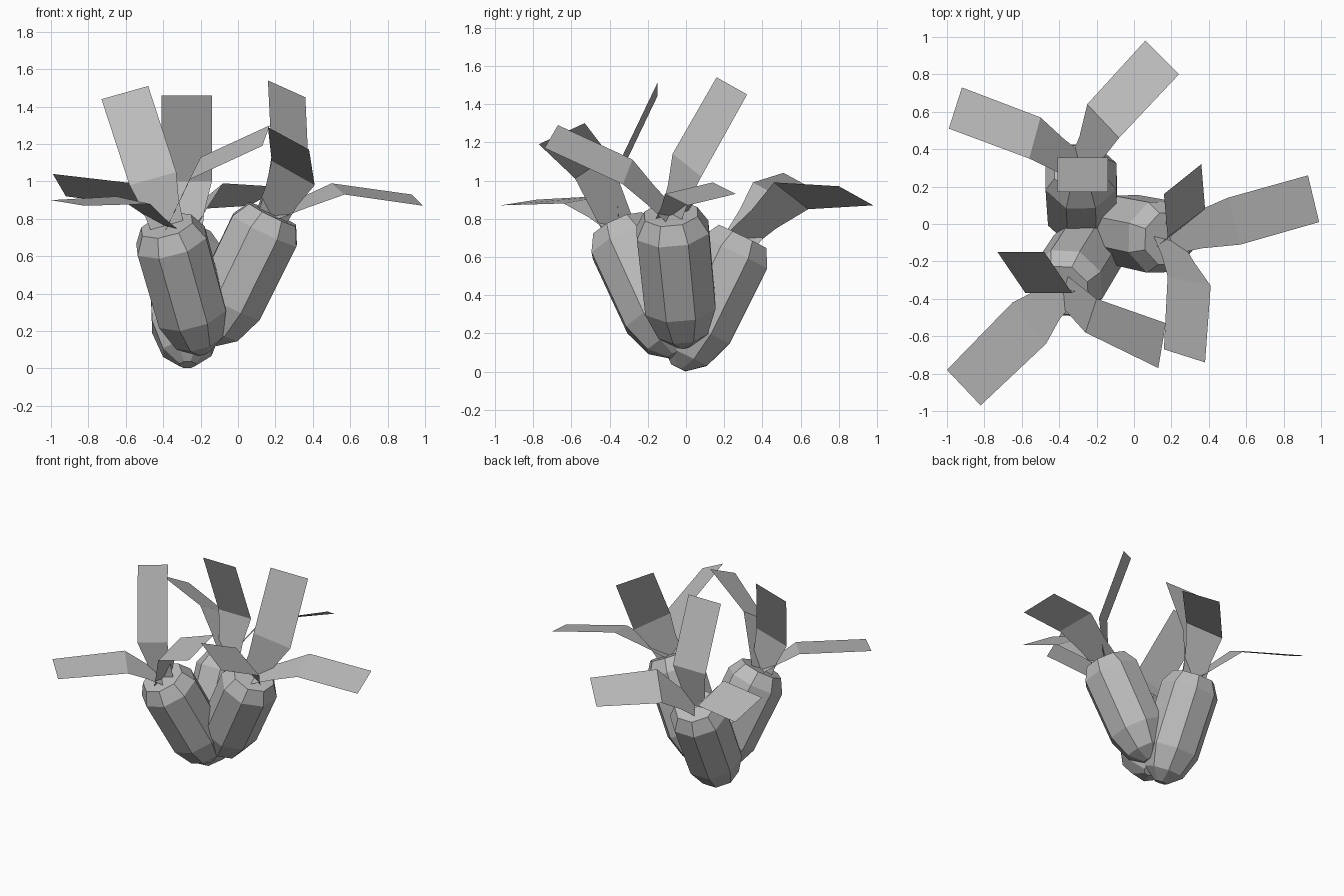
import bpy
import bmesh
from math import pi
from mathutils import Vector, Matrix

default_cube = bpy.data.objects.get("Cube")
if default_cube:
    bpy.data.objects.remove(default_cube, do_unlink=True)

grey = bpy.data.materials.new("plain grey")
grey.use_nodes = True
grey.diffuse_color = (0.5, 0.5, 0.5, 1)
shader = next(n for n in grey.node_tree.nodes if n.type == "BSDF_PRINCIPLED")
shader.inputs["Base Color"].default_value = grey.diffuse_color
shader.inputs["Roughness"].default_value = 0.8

SIDES = 8
POD_LENGTH = 0.765
# Radius at each distance along the pod, from the blunt bottom to the flat top
POD_PROFILE = [(0.0, 0.045), (0.075, 0.14), (0.23, 0.2), (0.67, 0.205), (POD_LENGTH, 0.15)]


def finish(name, bm):
    """Turn a bmesh into a flat-shaded grey object."""
    mesh = bpy.data.meshes.new(name)
    bm.to_mesh(mesh)
    bm.free()
    mesh.materials.append(grey)
    part = bpy.data.objects.new(name, mesh)
    bpy.context.collection.objects.link(part)
    return part


def make_pod(name, base, axis):
    """Eight-sided barrel lofted along its leaning axis."""
    bm = bmesh.new()
    turn = Vector((0, 0, 1)).rotation_difference(axis).to_matrix()
    rings = []
    for along, radius in POD_PROFILE:
        ring = []
        for i in range(SIDES):
            spoke = Matrix.Rotation((i + 0.5) * 2 * pi / SIDES, 3, "Z") @ Vector((radius, 0, along))
            ring.append(bm.verts.new(base + turn @ spoke))
        rings.append(ring)
    for low, high in zip(rings, rings[1:]):
        for i in range(SIDES):
            j = (i + 1) % SIDES
            bm.faces.new((low[i], low[j], high[j], high[i]))
    bm.faces.new(rings[0][::-1])
    bm.faces.new(rings[-1])
    finish(name, bm)


def make_leaf(name, root, bend, tip):
    """Folded strip: hidden root edge, neck edge, bend edge and cut tip edge."""
    bend = [Vector(p) for p in bend]
    tip = [Vector(p) for p in tip]
    middle = (bend[0] + bend[1]) / 2
    across = (bend[1] - bend[0]).normalized()
    neck = root.lerp(middle, 0.45)
    edges = [(root - across * 0.09, root + across * 0.09),
             (neck - across * 0.1, neck + across * 0.1), bend, tip]
    bm = bmesh.new()
    rows = [[bm.verts.new(p) for p in edge] for edge in edges]
    for a, b in zip(rows, rows[1:]):
        bm.faces.new((a[0], a[1], b[1], b[0]))
    finish(name, bm)


def make_plant(place, base, lean, leaves):
    """One pod with its crown of leaves."""
    base, axis = Vector(base), Vector(lean).normalized()
    make_pod(place + "_pod", base, axis)
    root = base + axis * (POD_LENGTH - 0.01)
    for label, (bend, tip) in leaves.items():
        make_leaf(place + "_" + label + "_leaf", root, bend, tip)


# Left pod, leaning towards +x
make_plant("left", (-0.15, -0.01, 0.14), (0.44, -0.09, 0.9), {
    "upright": [((0.18, -0.07, 1.14), (0.38, 0.08, 1.02)),
                ((0.16, 0.16, 1.54), (0.36, 0.32, 1.45))],
    "front": [((0.18, -0.28, 1.11), (0.41, -0.33, 0.98)),
              ((0.16, -0.67, 1.29), (0.38, -0.74, 1.17))],
    "outer": [((0.5, 0.14, 0.99), (0.57, -0.11, 0.93)),
              ((0.93, 0.26, 0.93), (0.99, 0.01, 0.87))],
})

# Front pod, leaning forwards and to the right
make_plant("front", (-0.19, -0.05, 0.09), (-0.25, -0.4, 0.885), {
    "upright": [((-0.58, -0.37, 0.98), (-0.33, -0.37, 1.05)),
                ((-0.73, -0.15, 1.44), (-0.48, -0.15, 1.51))],
    "outer": [((-0.65, -0.42, 0.92), (-0.47, -0.64, 0.88)),
              ((-1.0, -0.78, 0.9), (-0.82, -0.97, 0.87))],
    "inner": [((-0.2, -0.4, 1.13), (-0.26, -0.58, 1.01)),
              ((0.17, -0.53, 1.3), (0.13, -0.77, 1.19))],
})

# Back pod, leaning backwards
make_plant("back", (-0.27, -0.04, 0.02), (-0.02, 0.44, 0.9), {
    "upright": [((-0.41, 0.355, 1.0), (-0.14, 0.355, 1.0)),
                ((-0.41, 0.17, 1.46), (-0.14, 0.17, 1.46))],
    "left": [((-0.25, 0.64, 0.85), (-0.08, 0.46, 0.99)),
             ((0.06, 0.98, 0.87), (0.24, 0.8, 0.97))],
    "right": [((-0.5, 0.57, 0.87), (-0.56, 0.35, 0.99)),
              ((-0.92, 0.73, 0.92), (-0.99, 0.51, 1.04))],
})
